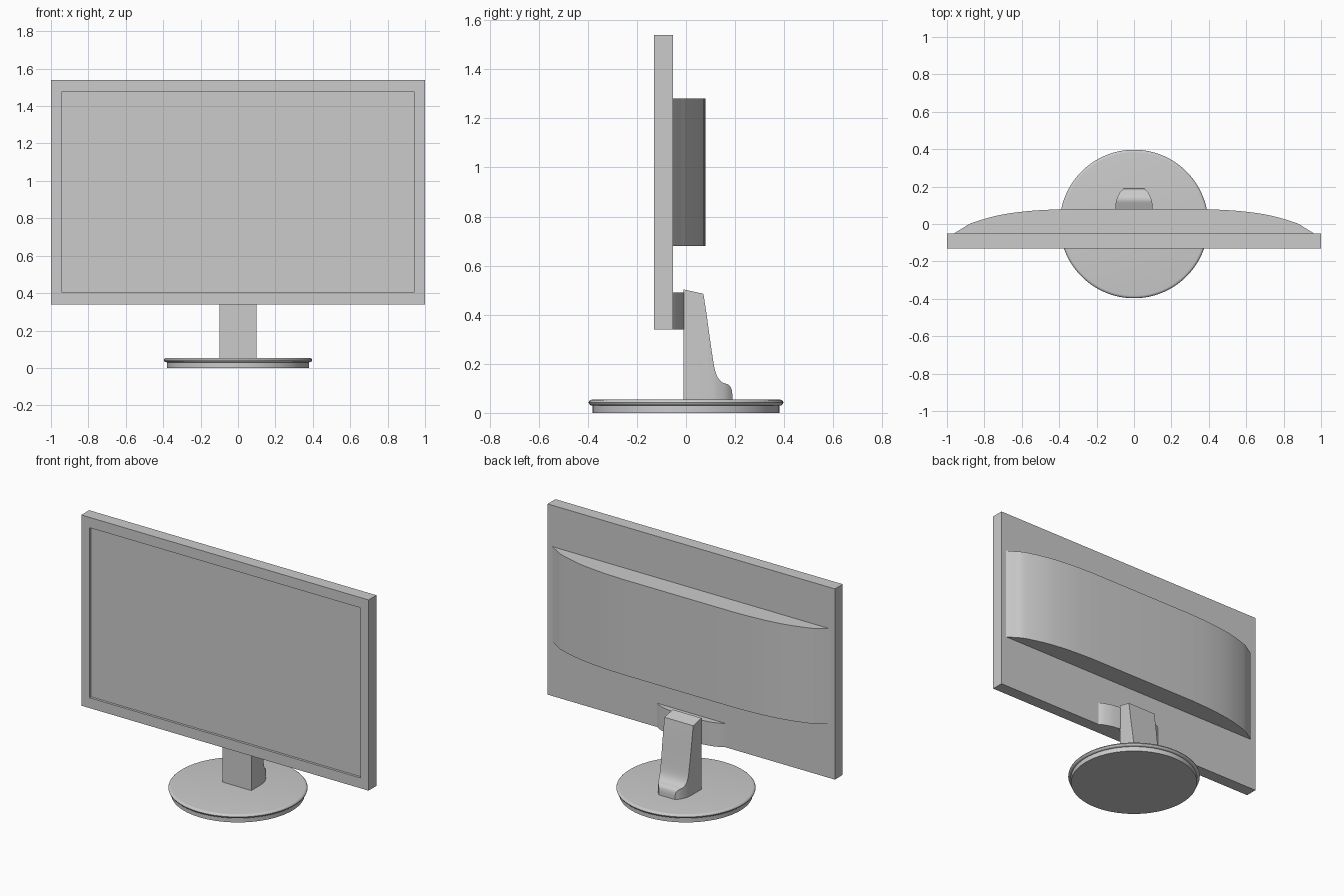
import bpy, bmesh, math
from mathutils import Vector

if "Cube" in bpy.data.objects:
    bpy.data.objects.remove(bpy.data.objects["Cube"])


def finish(name, bm, smooth=True):
    bmesh.ops.recalc_face_normals(bm, faces=bm.faces)
    mesh = bpy.data.meshes.new(name)
    bm.to_mesh(mesh)
    bm.free()
    obj = bpy.data.objects.new(name, mesh)
    bpy.context.collection.objects.link(obj)
    if smooth:
        smooth_by_angle(obj)
    return obj


def smooth_by_angle(obj):
    bpy.ops.object.select_all(action='DESELECT')
    obj.select_set(True)
    bpy.context.view_layer.objects.active = obj
    bpy.ops.object.shade_smooth_by_angle(angle=math.radians(35))


def box(x0, x1, y0, y1, z0, z1):
    bm = bmesh.new()
    bmesh.ops.create_cube(bm, size=1)
    for v in bm.verts:
        v.co = ((x0 + x1) / 2 + v.co.x * (x1 - x0),
                (y0 + y1) / 2 + v.co.y * (y1 - y0),
                (z0 + z1) / 2 + v.co.z * (z1 - z0))
    return bm


def prism(points, direction):
    bm = bmesh.new()
    face = bm.faces.new([bm.verts.new(p) for p in points])
    new = bmesh.ops.extrude_face_region(bm, geom=[face])['geom']
    bmesh.ops.translate(bm, vec=direction,
                        verts=[g for g in new if isinstance(g, bmesh.types.BMVert)])
    return bm


def spline(pts, steps=5):
    """Smooth curve passing through all the given 2D points."""
    p = [Vector(q) for q in pts]
    p = [2 * p[0] - p[1]] + p + [2 * p[-1] - p[-2]]
    out = []
    for a, b, c, d in zip(p, p[1:], p[2:], p[3:]):
        for i in range(steps):
            t = i / steps
            out.append(0.5 * (2 * b + (c - a) * t + (2 * a - 5 * b + 4 * c - d) * t * t
                              + (3 * b - a - 3 * c + d) * t ** 3))
    return [tuple(q) for q in out] + [tuple(pts[-1])]


def mirrored(half):
    return half + [(-x, y) for x, y in reversed(half)]


# Front bezel with the recessed screen
bm = box(-1, 1, -0.13, -0.10, 0.34, 1.54)
bm.faces.ensure_lookup_table()
front = min(bm.faces, key=lambda f: f.calc_center_median().y)
bmesh.ops.inset_region(bm, faces=[front], thickness=0.06)
for v in front.verts:
    v.co.x = math.copysign(0.943, v.co.x)
    v.co.z = 0.405 if v.co.z < 0.9 else 1.475
new = bmesh.ops.extrude_face_region(bm, geom=[front])['geom']
bmesh.ops.translate(bm, vec=(0, 0.015, 0),
                    verts=[g for g in new if isinstance(g, bmesh.types.BMVert)])
if front.is_valid:
    bmesh.ops.delete(bm, geom=[front], context='FACES_ONLY')
finish("bezel_and_screen", bm, False)

# Rear shell of the panel
finish("rear_shell", box(-1, 1, -0.10, -0.052, 0.34, 1.54), False)

# Curved housing across the back
half = spline([(-0.968, -0.054), (-0.914, -0.021), (-0.86, 0.008), (-0.717, 0.048),
               (-0.556, 0.070), (-0.396, 0.079)])
finish("rear_housing", prism([(x, y, 0.68) for x, y in mirrored(half)], (0, 0, 0.60)))

# Small curved bracket joining the panel to the neck
half = spline([(-0.24, -0.054), (-0.21, -0.036), (-0.16, -0.019), (-0.10, -0.009)])
finish("neck_bracket", prism([(x, y, 0.34) for x, y in mirrored(half)], (0, 0, 0.15)))

# Neck: side profile trimmed by a plan outline with rounded rear corners
side = [(-0.01, 0.045), (-0.01, 0.503)] + spline(
    [(0.071, 0.485), (0.084, 0.40), (0.104, 0.257), (0.12, 0.167), (0.143, 0.128),
     (0.175, 0.113), (0.187, 0.09), (0.19, 0.045)])
neck = finish("neck", prism([(-0.15, y, z) for y, z in side], (0.3, 0, 0)), False)
half = [(-0.10, -0.05)] + spline([(-0.10, 0.09), (-0.095, 0.125), (-0.078, 0.165),
                                  (-0.05, 0.195)]) 
plan = finish("neck_plan_cutter", prism([(x, y, 0) for x, y in mirrored(half)], (0, 0, 0.7)), False)
trim = neck.modifiers.new("plan_trim", 'BOOLEAN')
trim.operation, trim.solver, trim.object = 'INTERSECT', 'EXACT', plan
bpy.context.view_layer.objects.active = neck
bpy.ops.object.modifier_apply(modifier=trim.name)
bpy.data.objects.remove(plan)
smooth_by_angle(neck)

# Round base: a foot disc below a rounded lip
profile = [(0, 0.003), (0.38, 0.003), (0.38, 0.03), (0.389, 0.031), (0.395, 0.036),
           (0.397, 0.042), (0.395, 0.048), (0.389, 0.053), (0.382, 0.054), (0, 0.054)]
bm = bmesh.new()
verts = [bm.verts.new((r, 0, z)) for r, z in profile]
edges = [bm.edges.new(pair) for pair in zip(verts, verts[1:])]
bmesh.ops.spin(bm, geom=verts + edges, cent=(0, 0, 0), axis=(0, 0, 1),
               angle=math.tau, steps=96, use_merge=True)
bmesh.ops.remove_doubles(bm, verts=bm.verts, dist=1e-5)
for v in bm.verts:
    v.co.z -= 0.003 if v.co.z < 0.01 else 0
finish("round_base", bm)
